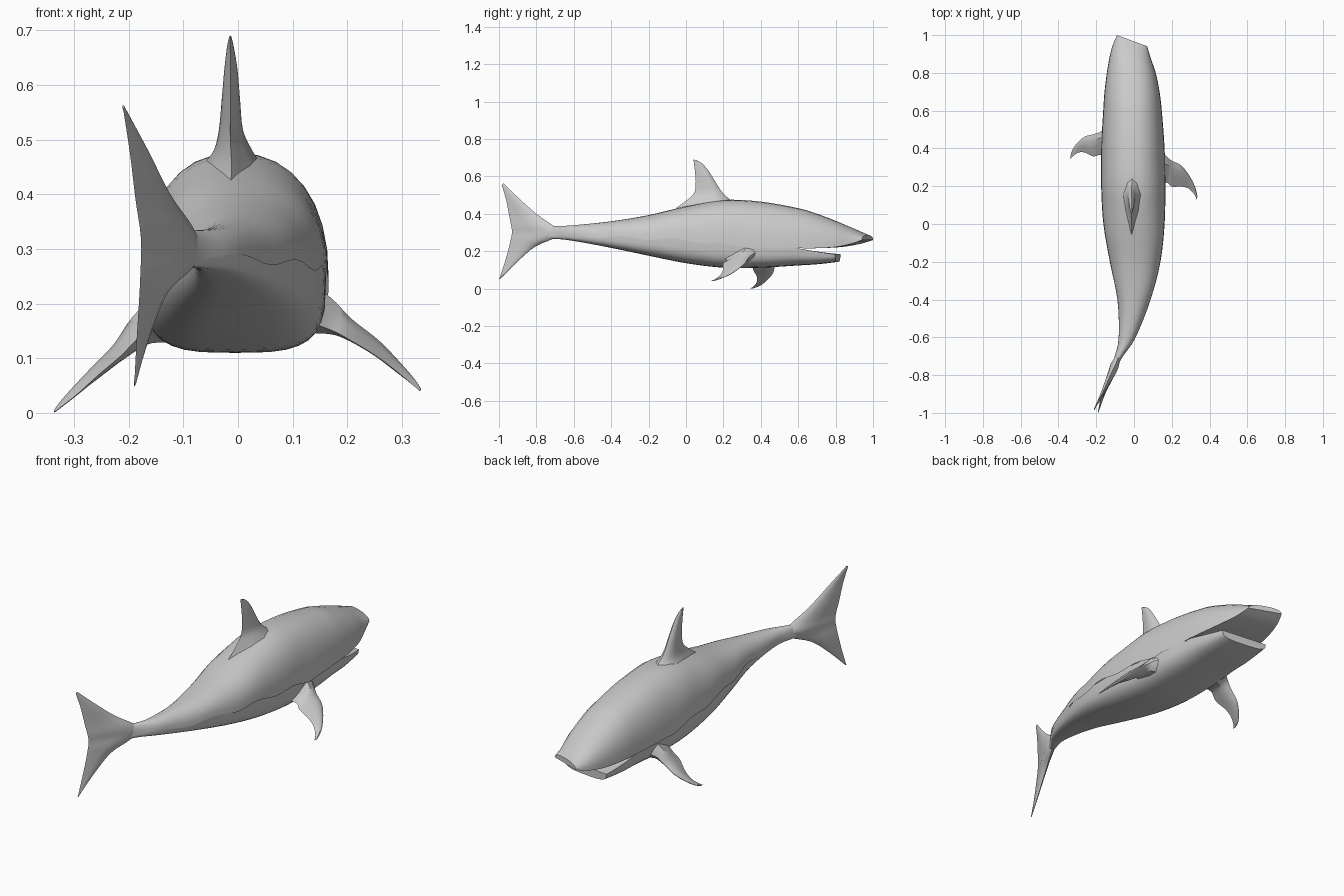
import bpy, bmesh, math
from mathutils import Vector


def spline(rows, n):
    """Catmull-Rom resampling of table rows."""
    out = []
    for i in range(len(rows) - 1):
        p = [rows[max(0, min(len(rows) - 1, i + k))] for k in (-1, 0, 1, 2)]
        for s in range(n):
            t = s / n
            out.append([0.5 * (2 * b + (c - a) * t + (2 * a - 5 * b + 4 * c - d) * t * t
                               + (3 * b - a - 3 * c + d) * t ** 3) for a, b, c, d in zip(*p)])
    out.append(list(rows[-1]))
    return out


def loft(name, rings, closed=True, caps=(True, True), floor_from=None):
    """Skin rings of points; open shells get a flat floor where y > floor_from."""
    bm = bmesh.new()
    vs = [[bm.verts.new(p) for p in r] for r in rings]
    n = len(vs[0])
    for a, b in zip(vs, vs[1:]):
        for i in range(n if closed else n - 1):
            j = (i + 1) % n
            bm.faces.new((a[i], a[j], b[j], b[i]))
        if floor_from is not None and min(a[0].co.y, a[-1].co.y) > floor_from:
            bm.faces.new((a[-1], a[0], b[0], b[-1]))
    for ring, cap in ((vs[0], caps[0]), (vs[-1], caps[1])):
        if cap:
            bm.faces.new(ring)
    bmesh.ops.recalc_face_normals(bm, faces=bm.faces)
    me = bpy.data.meshes.new(name)
    bm.to_mesh(me)
    bm.free()
    ob = bpy.data.objects.new(name, me)
    bpy.context.collection.objects.link(ob)
    bpy.ops.object.select_all(action='DESELECT')
    ob.select_set(True)
    bpy.context.view_layer.objects.active = ob
    bpy.ops.object.shade_smooth_by_angle(angle=math.radians(35))
    return ob


def half_ring(y, cx, hw, z0, z1, e):
    """Half superellipse from side seam z0 to crest z1; the head is turned a little."""
    k = 0.37 * max(0, (y - 0.6) / 0.4) ** 2
    pts = []
    for i in range(17):
        a = math.pi * i / 16
        c, s = math.cos(a), max(0, math.sin(a))
        x = cx + hw * math.copysign(abs(c) ** e, c)
        pts.append((x, y - k * (x + 0.09), z0 + (z1 - z0) * s ** e))
    return pts


def fin(name, rows, n=4):
    """Rows: leading point, trailing point, thickness."""
    rows = spline(rows, n)
    rings = []
    for i, r in enumerate(rows):
        lead, trail = Vector(r[:3]), Vector(r[3:6])
        a, b = rows[max(0, i - 1)], rows[min(len(rows) - 1, i + 1)]
        span = (Vector(b[:3]) + Vector(b[3:6])) - (Vector(a[:3]) + Vector(a[3:6]))
        nrm = (trail - lead).cross(span).normalized() * r[6] / 2
        prof = [(0, 0), (.08, .55), (.3, 1), (.6, .7), (1, 0.05),
                (.6, -.7), (.3, -1), (.08, -.55)]
        rings.append([lead.lerp(trail, u) + nrm * v for u, v in prof])
    return loft(name, rings)


# y, centre x, half width, top z, seam z, belly z
body = spline([
    (-0.76, -0.105, 0.012, 0.335, 0.29, 0.265),
    (-0.70, -0.080, 0.022, 0.334, 0.285, 0.266),
    (-0.60, -0.036, 0.045, 0.339, 0.282, 0.255),
    (-0.40, 0.000, 0.088, 0.360, 0.275, 0.218),
    (-0.20, 0.006, 0.134, 0.393, 0.268, 0.176),
    (0.00, 0.000, 0.162, 0.440, 0.258, 0.136),
    (0.20, -0.004, 0.170, 0.474, 0.235, 0.112),
    (0.40, -0.006, 0.168, 0.465, 0.217, 0.112),
    (0.60, -0.008, 0.155, 0.430, 0.216, 0.124),
    (0.70, -0.010, 0.146, 0.401, 0.216, 0.130),
    (0.82, -0.012, 0.128, 0.358, 0.222, 0.143),
    (0.92, -0.015, 0.104, 0.318, 0.238, 0.16),
    (1.00, -0.010, 0.080, 0.286, 0.260, 0.18)], 4)

# Back and snout, open below except under the snout
loft("upper_body", [half_ring(y, cx, hw, s - 0.008 * math.sin(y * 23) * (y < 0.4), t, 0.87)
                    for y, cx, hw, t, s, b in body],
     closed=False, caps=(True, True), floor_from=0.55)

# Belly and lower jaw, slightly inset from the upper skin
loft("belly_and_jaw", [half_ring(y, cx, hw * 0.97, s + 0.008 - 0.17 * max(0, y - 0.55), b, 0.6)
                       for y, cx, hw, t, s, b in body if y < 0.83],
     closed=False, caps=(True, True), floor_from=0.55)

# Dorsal fin
fin("dorsal_fin", [
    (-.01, .27, .455, -.01, -.08, .41, .13),
    (-.01, .225, .485, -.01, -.02, .455, .075),
    (-.013, .19, .52, -.013, .04, .505, .045),
    (-.013, .155, .575, -.013, .052, .56, .034),
    (-.013, .12, .63, -.013, .048, .625, .024),
    (-.014, .085, .67, -.014, .042, .672, .012),
    (-.014, .055, .687, -.014, .04, .69, .004)])

# Pectoral fins, each in its own swimming pose
fin("left_pectoral_fin", [
    (-.13, .53, .18, -.13, .33, .165, .10),
    (-.175, .49, .155, -.175, .365, .145, .06),
    (-.215, .475, .118, -.215, .358, .105, .034),
    (-.26, .463, .078, -.26, .378, .066, .024),
    (-.30, .43, .042, -.295, .378, .034, .016),
    (-.325, .395, .016, -.325, .358, .010, .009),
    (-.335, .365, .004, -.336, .343, .001, .004)])
fin("right_pectoral_fin", [
    (.125, .40, .20, .125, .19, .165, .10),
    (.17, .36, .185, .17, .22, .15, .06),
    (.20, .335, .165, .20, .198, .135, .036),
    (.25, .31, .13, .25, .198, .105, .026),
    (.292, .258, .09, .288, .188, .077, .018),
    (.322, .20, .06, .318, .158, .052, .010),
    (.335, .15, .043, .332, .13, .04, .004)])

# Crescent tail fin, swung to one side
fin("tail_fin", [
    (-.210, -.975, .563, -.210, -.985, .555, .004),
    (-.165, -.89, .48, -.198, -.962, .475, .014),
    (-.125, -.80, .40, -.188, -.945, .39, .026),
    (-.085, -.715, .34, -.180, -.934, .335, .040),
    (-.070, -.67, .30, -.178, -.930, .30, .045),
    (-.085, -.715, .265, -.179, -.936, .265, .038),
    (-.130, -.81, .222, -.181, -.948, .215, .026),
    (-.163, -.905, .14, -.186, -.972, .13, .014),
    (-.188, -.99, .055, -.190, -1.0, .048, .004)])
